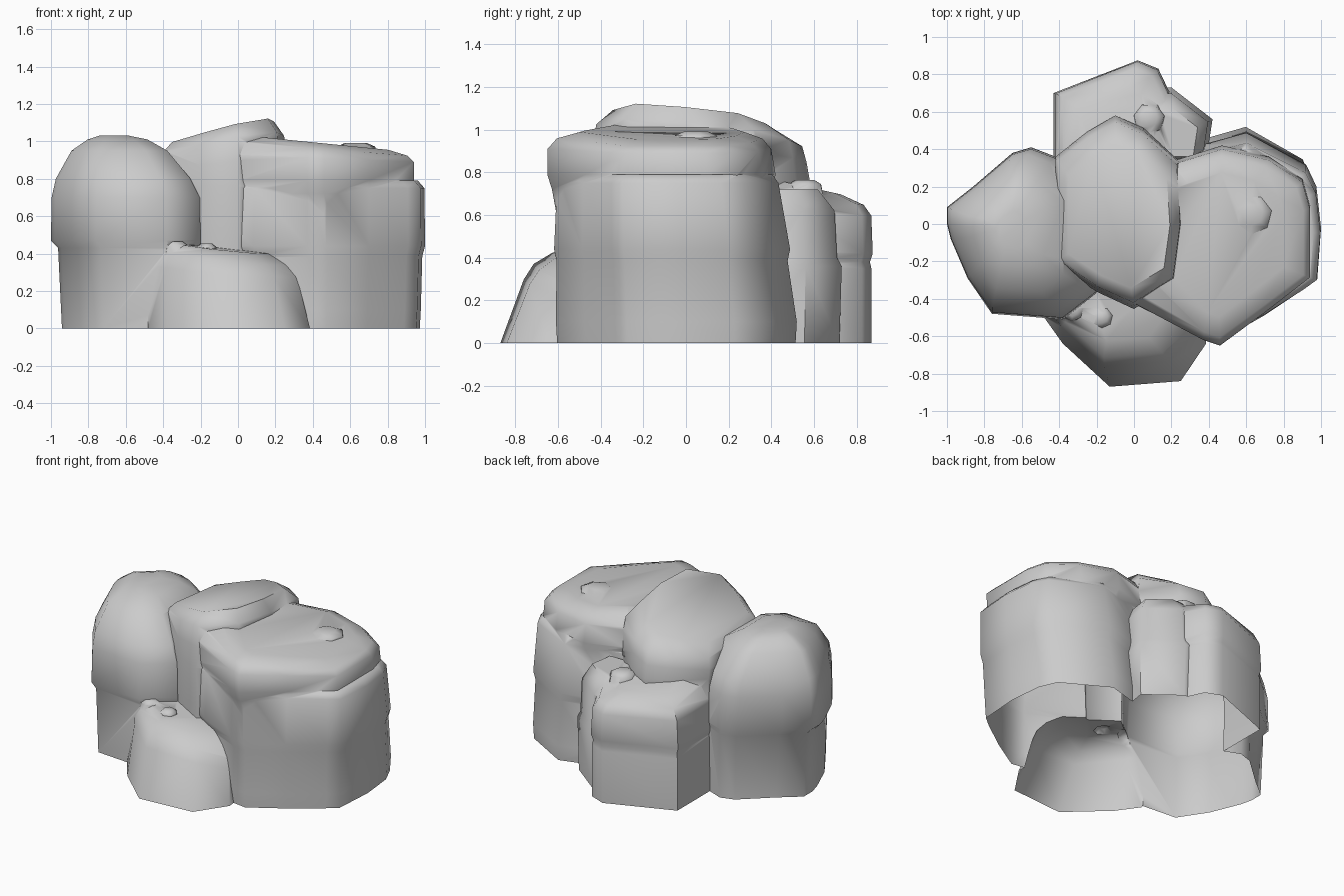
import bpy, bmesh, math

if "Cube" in bpy.data.objects:
    bpy.data.objects.remove(bpy.data.objects["Cube"])


def boulder(name, centre, outline, levels):
    """Loft an outline through levels of (z, scale_x, scale_y, dx, dy, slope_x, slope_y)."""
    cx, cy = centre
    bm = bmesh.new()
    rings = []
    for level in levels:
        z, kx, ky, dx, dy, sx, sy = tuple(level) + (0,) * (7 - len(level))
        ring = []
        for x, y in outline:
            px, py = (x - cx) * kx, (y - cy) * ky
            ring.append(bm.verts.new((cx + px + dx, cy + py + dy, z + sx * px + sy * py)))
        rings.append(ring)
    n = len(outline)
    for a, b in zip(rings, rings[1:]):
        for i in range(n):
            j = (i + 1) % n
            bm.faces.new((a[i], a[j], b[j], b[i]))
    bm.faces.new(rings[0][::-1])
    bm.faces.new(rings[-1])
    bmesh.ops.triangulate(bm, faces=[f for f in bm.faces if len(f.verts) == 4])
    bmesh.ops.recalc_face_normals(bm, faces=bm.faces)
    me = bpy.data.meshes.new(name)
    bm.to_mesh(me)
    bm.free()
    ob = bpy.data.objects.new(name, me)
    bpy.context.collection.objects.link(ob)
    return ob


def knob(name, x, y, z, r):
    """Small worn lump sitting on a boulder top."""
    ring = [(x + r * math.cos(a + .2), y + r * math.sin(a + .2))
            for a in [i * math.tau / 7 for i in range(7)]]
    return boulder(name, (x, y), ring, [(z - .09, 1.2, 1.2), (z - .02, 1, 1), (z, .55, .55)])


parts = []

# Central, tallest boulder
core = boulder("rock_cluster", (-.08, .05),
    [(-.42, -.2), (-.2, -.35), (.0, -.44), (.22, -.3), (.26, .0), (.24, .33),
     (.05, .5), (-.1, .565), (-.25, .48), (-.42, .35)],
    [(0, .98, .98), (.5, 1, 1.02), (.76, 1, 1.03), (.87, 1, 1, 0, 0, .12, -.04),
     (.97, .96, .96, 0, 0, .17, -.09), (1.04, .8, .76, 0, -.02, .23, -.1)])

# Right boulder body with a slight ledge low down
parts.append(boulder("right_body", (.45, -.05),
    [(.91, -.335), (.98, -.28), (1.0, 0), (.975, .23), (.92, .35), (.6, .525), (.22, .42),
     (-.1, .2), (-.17, -.33), (.08, -.46), (.37, -.6), (.47, -.615), (.7, -.48)],
    [(0, .94, .98, .005), (.1, .95, .99, .005), (.385, .955, .95, .01, -.02),
     (.44, 1, .97, 0, -.02), (.75, .985, .91, .005, -.04), (.79, .93, .86, 0, -.04)]))

# Right boulder cap slab
parts.append(boulder("right_cap", (.45, -.1),
    [(.94, -.28), (.94, .1), (.9, .24), (.72, .36), (.47, .42), (.22, .34),
     (-.1, .2), (-.1, -.3), (.0, -.42), (.37, -.62), (.46, -.65), (.7, -.47)],
    [(.6, .92, .92), (.72, .96, .96), (.79, 1, 1), (.91, 1, .98, 0, -.01, -.04),
     (.96, .93, .9, 0, -.01, -.08), (.99, .72, .72, 0, 0, -.1)]))

# Left domed boulder
parts.append(boulder("left_boulder", (-.64, -.05),
    [(-1, 0), (-.98, -.08), (-.89, -.29), (-.76, -.48), (-.38, -.51), (-.2, -.37),
     (-.2, .2), (-.42, .36), (-.55, .41), (-.65, .38), (-.86, .2), (-1, .09)],
    [(0, .92, .96, .03), (.43, .95, .97, .02), (.47, 1, 1), (.7, .99, .98),
     (.8, .9, .92, -.01), (.95, .64, .68, -.02), (1.01, .4, .42, -.02, .02),
     (1.03, .2, .22, -.03, .02)]))

# Low front boulder
parts.append(boulder("front_boulder", (-.05, -.5),
    [(-.48, -.5), (-.38, -.64), (-.13, -.87), (.25, -.84), (.385, -.64),
     (.36, -.35), (-.42, -.3)],
    [(0, 1, 1), (.31, .92, .92, -.035, .08, -.07, .05), (.38, .82, .82, -.045, .09, -.1, .05),
     (.43, .6, .58, -.05, .09, -.1, .05)]))

# Back boulder
parts.append(boulder("back_boulder", (-.1, .55),
    [(-.43, .3), (.25, .3), (.24, .6), (.13, .83), (.02, .875), (-.43, .7)],
    [(0, .98, .98), (.35, .98, .98), (.38, .96, .96), (.42, 1, 1),
     (.61, .97, .98, 0, 0, 0, -.04), (.69, .86, .87, 0, 0, 0, -.15),
     (.74, .6, .6, 0, -.02, 0, -.22)]))

# Narrow boulder in the back right gap
parts.append(boulder("gap_boulder", (.22, .45),
    [(.1, .3), (.38, .3), (.42, .56), (.2, .73), (.08, .73)],
    [(0, .96, .96), (.36, 1, 1), (.4, .92, .92), (.62, .88, .88), (.72, .6, .6)]))

# Small lumps on the tops
parts += [knob("lump_right", .63, .05, .992, .105), knob("lump_edge", .45, -.52, .97, .04),
          knob("lump_front_a", -.17, -.5, .455, .055), knob("lump_front_b", -.33, -.46, .465, .06),
          knob("lump_back", .08, .56, .765, .08)]

# Fuse everything into one shell
bpy.context.view_layer.objects.active = core
core.select_set(True)
for p in parts:
    m = core.modifiers.new("fuse", 'BOOLEAN')
    m.operation, m.solver, m.object = 'UNION', 'EXACT', p
    bpy.ops.object.modifier_apply(modifier=m.name)
for p in parts:
    bpy.data.objects.remove(p)

# Open the underside
bm = bmesh.new()
bm.from_mesh(core.data)
under = [f for f in bm.faces if all(v.co.z < .001 for v in f.verts)]
bmesh.ops.delete(bm, geom=under, context='FACES')
bm.to_mesh(core.data)
bm.free()
bpy.ops.object.shade_smooth_by_angle(angle=math.radians(58))
